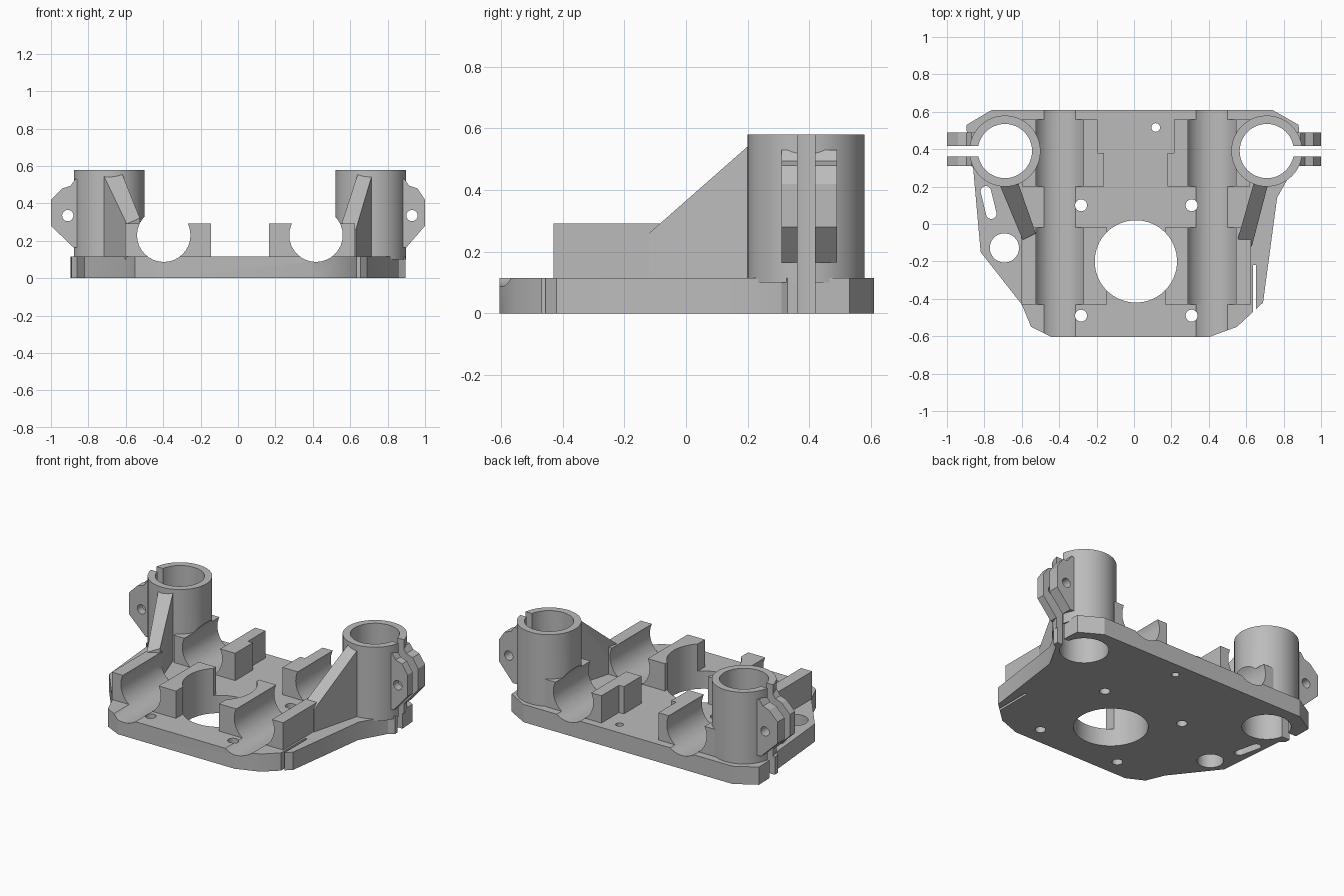
import bpy, bmesh, math
from mathutils import Vector

cube = bpy.data.objects.get("Cube")
if cube:
    bpy.data.objects.remove(cube, do_unlink=True)

grey = bpy.data.materials.new("plain grey")
grey.use_nodes = True
COLOUR = (0.5, 0.5, 0.5, 1)
grey.diffuse_color = COLOUR
grey.node_tree.nodes["Principled BSDF"].inputs["Base Color"].default_value = COLOUR

PLATE_TOP = 0.115
SINK = 0.1          # parts start slightly inside the plate
BLOCK_TOP = 0.292
TUBE_TOP = 0.58
parts, cutters = [], []


def prism(name, outline, low, high, axis="Z", group=parts, top=None):
    """Extrude an outline along Z or Y; top(y) optionally slopes the upper face."""
    def place(a, b, d):
        return Vector((a, b, d)) if axis == "Z" else Vector((a, d, b))
    bm = bmesh.new()
    lower = [bm.verts.new(place(a, b, low)) for a, b in outline]
    upper = [bm.verts.new(place(a, b, top(b) if top else high)) for a, b in outline]
    bm.faces.new(lower)
    bm.faces.new(upper)
    for i in range(len(outline)):
        j = (i + 1) % len(outline)
        bm.faces.new((lower[i], lower[j], upper[j], upper[i]))
    bmesh.ops.recalc_face_normals(bm, faces=bm.faces)
    mesh = bpy.data.meshes.new(name)
    bm.to_mesh(mesh)
    bm.free()
    mesh.materials.append(grey)
    obj = bpy.data.objects.new(name, mesh)
    bpy.context.collection.objects.link(obj)
    group.append(obj)
    return obj


def circle(x, y, r, n=48):
    return [(x + r * math.cos(math.tau * i / n), y + r * math.sin(math.tau * i / n))
            for i in range(n)]


def rect(x0, x1, y0, y1):
    return [(x0, y0), (x1, y0), (x1, y1), (x0, y1)]


def capsule(a, b, r, n=12):
    """Rounded slot outline from point a to point b."""
    turn = math.atan2(b[1] - a[1], b[0] - a[0])
    points = []
    for centre, start in ((b, turn - math.pi / 2), (a, turn + math.pi / 2)):
        for i in range(n + 1):
            t = start + math.pi * i / n
            points.append((centre[0] + r * math.cos(t), centre[1] + r * math.sin(t)))
    return points


def hole(name, outline):
    prism(name, outline, -0.1, 0.8, group=cutters)


# Base plate
prism("base_plate", [
    (-0.76, 0.61), (-0.895, 0.53), (-0.89, 0.33), (-0.86, 0.3), (-0.82, -0.15),
    (-0.6, -0.43), (-0.55, -0.55), (-0.44, -0.605), (0.4, -0.605), (0.55, -0.55),
    (0.69, -0.42), (0.765, 0.14), (0.86, 0.31), (0.895, 0.33), (0.88, 0.53),
    (0.74, 0.61)], 0, PLATE_TOP)

# Sloping ribs that brace the tubes
RIBS = {
    "right": [(-0.725, 0.225), (-0.625, 0.235), (-0.525, -0.05), (-0.595, -0.085)],
    "left": [(0.72, 0.225), (0.645, 0.235), (0.555, -0.08), (0.63, -0.12)],
}
for side, outline in RIBS.items():
    prism(side + "_rib", outline, SINK, 0, top=lambda y: 0.26 + 0.88 * (y + 0.12))

# Paired parts: tubes, clamp ears, bearing saddles and their cutters
for side in ("right", "left"):
    def mx(points):
        if side == "right":
            return points
        return [(0.02 - x, y) for x, y in points]

    prism(side + "_tube", mx(circle(-0.69, 0.39, 0.19)), SINK, TUBE_TOP)
    tip = -1.0 if side == "right" else -0.98
    prism(side + "_clamp_ear", mx([
        (-0.8, 0.53), (-0.87, 0.53), (-0.895, 0.495), (-0.94, 0.48), (tip, 0.42),
        (tip, 0.28), (-0.88, 0.165), (-0.8, 0.165)]), 0.31, 0.49, axis="Y")
    prism(side + "_front_saddle", mx(rect(-0.605, -0.145, -0.43, -0.02)), SINK, BLOCK_TOP)
    prism(side + "_rear_saddle", mx([
        (-0.6, 0.2), (-0.16, 0.2), (-0.16, 0.38), (-0.195, 0.38),
        (-0.195, 0.56), (-0.6, 0.56)]), SINK, BLOCK_TOP)

    prism(side + "_groove_cut", mx(circle(-0.397, 0.23, 0.143, 32)), -1, 1, "Y", cutters)
    hole(side + "_bore_cut", mx(circle(-0.69, 0.39, 0.145)))
    hole(side + "_slit_cut", mx(rect(-1.1, -0.8, 0.362, 0.418)))
    prism(side + "_bolt_cut", mx(circle(-0.91, 0.335, 0.03, 24)), 0.25, 0.6, "Y", cutters)
    for y in (0.1, -0.49):
        hole(side + "_screw_cut", circle(-0.283 if side == "right" else 0.308, y, 0.032, 24))

# Remaining openings
hole("centre_cut", circle(0.01, -0.2, 0.22, 64))
hole("small_cut", circle(0.116, 0.516, 0.023, 24))
hole("round_cut", circle(-0.693, -0.128, 0.078))
hole("slot_cut", capsule((-0.792, 0.175), (-0.763, 0.055), 0.028))
hole("saw_cut", rect(0.637, 0.652, -0.6, -0.22))


def bounds(obj):
    co = [v.co for v in obj.data.vertices]
    return [(min(c[k] for c in co), max(c[k] for c in co)) for k in range(3)]


def overlaps(a, b):
    return all(p[0] < q[1] and q[0] < p[1] for p, q in zip(bounds(a), bounds(b)))


# Cut every part with the openings that reach it
for part in parts:
    bpy.ops.object.select_all(action="DESELECT")
    bpy.context.view_layer.objects.active = part
    part.select_set(True)
    for cutter in cutters:
        if overlaps(part, cutter):
            mod = part.modifiers.new("cut", "BOOLEAN")
            mod.operation = "DIFFERENCE"
            mod.solver = "EXACT"
            mod.object = cutter
            bpy.ops.object.modifier_apply(modifier=mod.name)
    bpy.ops.object.shade_smooth_by_angle(angle=math.radians(25))

for cutter in cutters:
    bpy.data.objects.remove(cutter, do_unlink=True)
